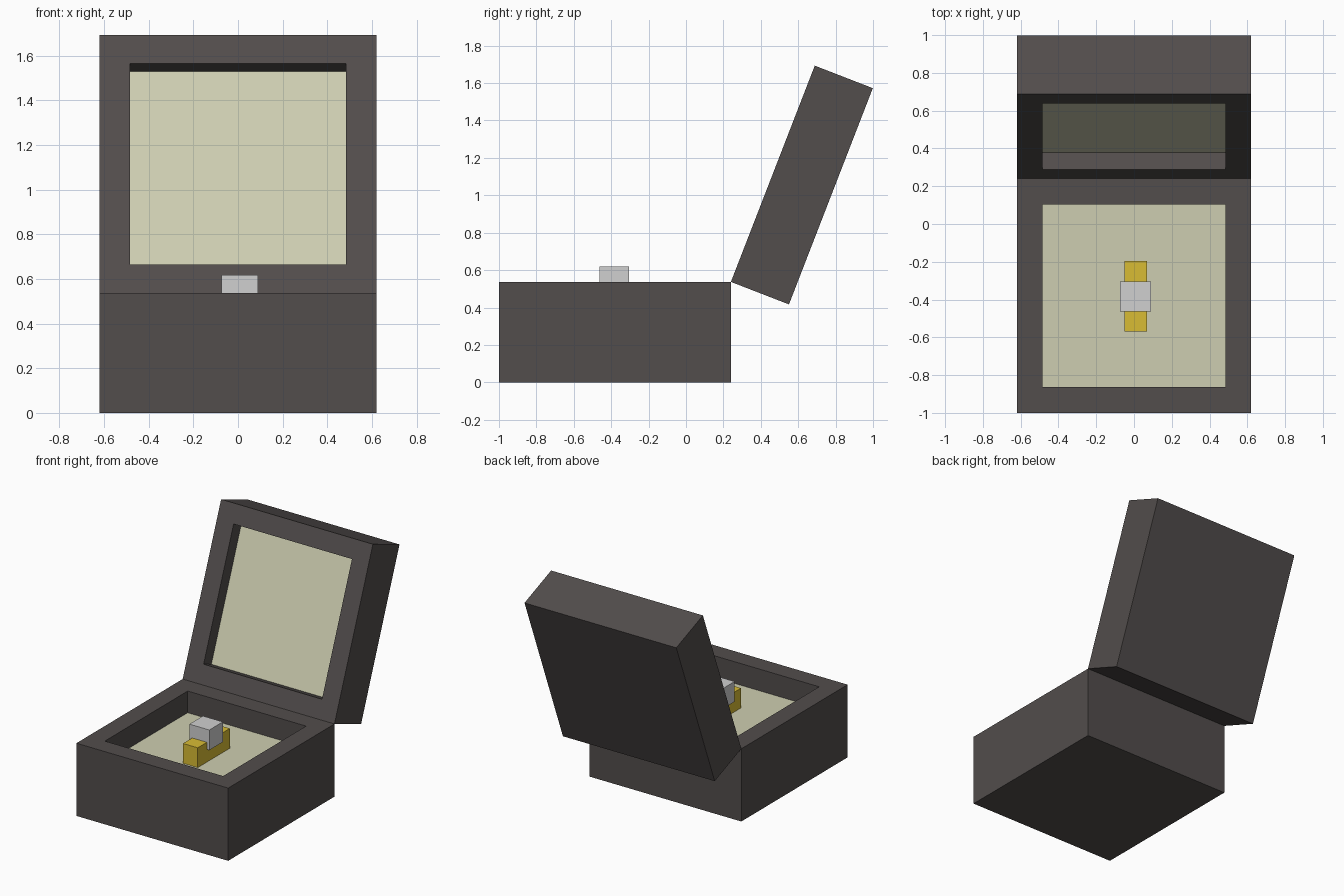
import bpy, bmesh, math
from mathutils import Matrix, Vector

if "Cube" in bpy.data.objects:
    bpy.data.objects.remove(bpy.data.objects["Cube"])


def srgb(r, g, b):
    f = lambda c: c / 12.92 if c <= 0.04045 else ((c + 0.055) / 1.055) ** 2.4
    return (f(r / 255), f(g / 255), f(b / 255), 1)


def material(name, *rgb):
    m = bpy.data.materials.new(name)
    m.diffuse_color = srgb(*rgb)
    m.use_nodes = True
    m.node_tree.nodes["Principled BSDF"].inputs["Base Color"].default_value = m.diffuse_color
    return m


DARK = material("dark brown", 82, 77, 76)
CREAM = material("cream lining", 206, 206, 177)
GOLD = material("gold", 216, 188, 52)
SILVER = material("silver", 208, 208, 208)


def finish(name, bm, mats):
    me = bpy.data.meshes.new(name)
    bm.to_mesh(me)
    bm.free()
    ob = bpy.data.objects.new(name, me)
    bpy.context.collection.objects.link(ob)
    for m in mats:
        me.materials.append(m)
    return ob


def box_mesh(lo, hi):
    lo, hi = Vector(lo), Vector(hi)
    bm = bmesh.new()
    bmesh.ops.create_cube(bm, size=1, matrix=Matrix.Translation((lo + hi) / 2)
                          @ Matrix.Diagonal((*(hi - lo), 1)))
    return bm


SIDE = 1.24


def tray(name, height, depth, matrix):
    """Square box whose rim lies at local z = 0, with a lined recess."""
    bm = box_mesh((-SIDE / 2, 0, -height), (SIDE / 2, SIDE, 0))
    bm.normal_update()
    top = max(bm.faces, key=lambda f: f.calc_center_median().z)
    bmesh.ops.inset_individual(bm, faces=[top], thickness=0.193)
    # Straight walls: extrude the inset face downwards
    floor = bmesh.ops.extrude_discrete_faces(bm, faces=[top])["faces"][0]
    bmesh.ops.translate(bm, verts=floor.verts, vec=(0, 0, -depth))
    floor.material_index = 1
    ob = finish(name, bm, [DARK, CREAM])
    ob.matrix_world = matrix
    return ob


# Box base, and the same shape tipped back about the hinge as the lid
tray("box_base", 0.537, 0.16, Matrix.Translation((0, -1, 0.537)))
tray("box_lid", 0.333, 0.097,
     Matrix.Translation((0, 0.24, 0.537)) @ Matrix.Rotation(math.radians(68.8), 4, 'X'))

# Ring band and its square stone
finish("ring_band", box_mesh((-0.05, -0.57, 0.37), (0.07, -0.195, 0.523)), [GOLD])
finish("ring_stone", box_mesh((-0.073, -0.463, 0.47), (0.09, -0.305, 0.619)), [SILVER])
